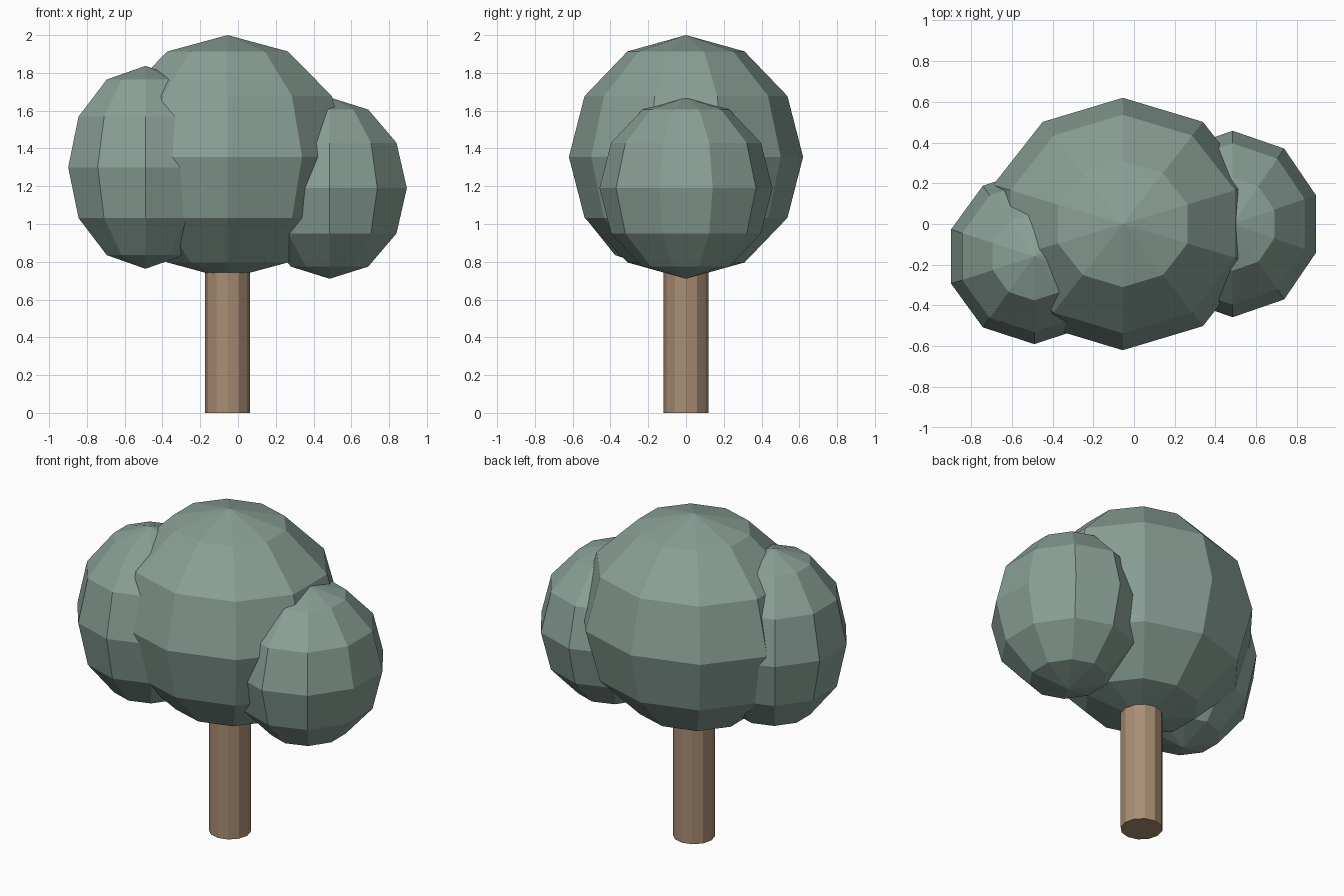
import bpy

if "Cube" in bpy.data.objects:
    bpy.data.objects.remove(bpy.data.objects["Cube"])


def material(name, colour):
    m = bpy.data.materials.new(name)
    m.diffuse_color = (*colour, 1)
    m.use_nodes = True
    m.node_tree.nodes["Principled BSDF"].inputs["Base Color"].default_value = m.diffuse_color
    return m


leaf = material("sage_green", (0.25, 0.35, 0.305))
bark = material("light_brown", (0.40, 0.27, 0.175))


def foliage(name, centre, radii):
    """Faceted ellipsoid of leaves."""
    bpy.ops.mesh.primitive_uv_sphere_add(segments=10, ring_count=6, radius=1, location=centre)
    ob = bpy.context.object
    ob.name = name
    ob.scale = radii
    bpy.ops.object.transform_apply(location=False, rotation=False, scale=True)
    ob.data.materials.append(leaf)


# Crown: one large clump with a smaller one on each side
foliage("main_crown", (-0.055, 0, 1.355), (0.67, 0.62, 0.645))
foliage("left_crown", (-0.49, -0.16, 1.30), (0.43, 0.43, 0.537))
foliage("right_crown", (0.485, 0, 1.19), (0.43, 0.458, 0.48))

# Trunk, running up into the crown
bpy.ops.mesh.primitive_cylinder_add(vertices=12, radius=0.119, depth=1.0, location=(-0.055, 0, 0.5))
trunk = bpy.context.object
trunk.name = "trunk"
trunk.data.materials.append(bark)
